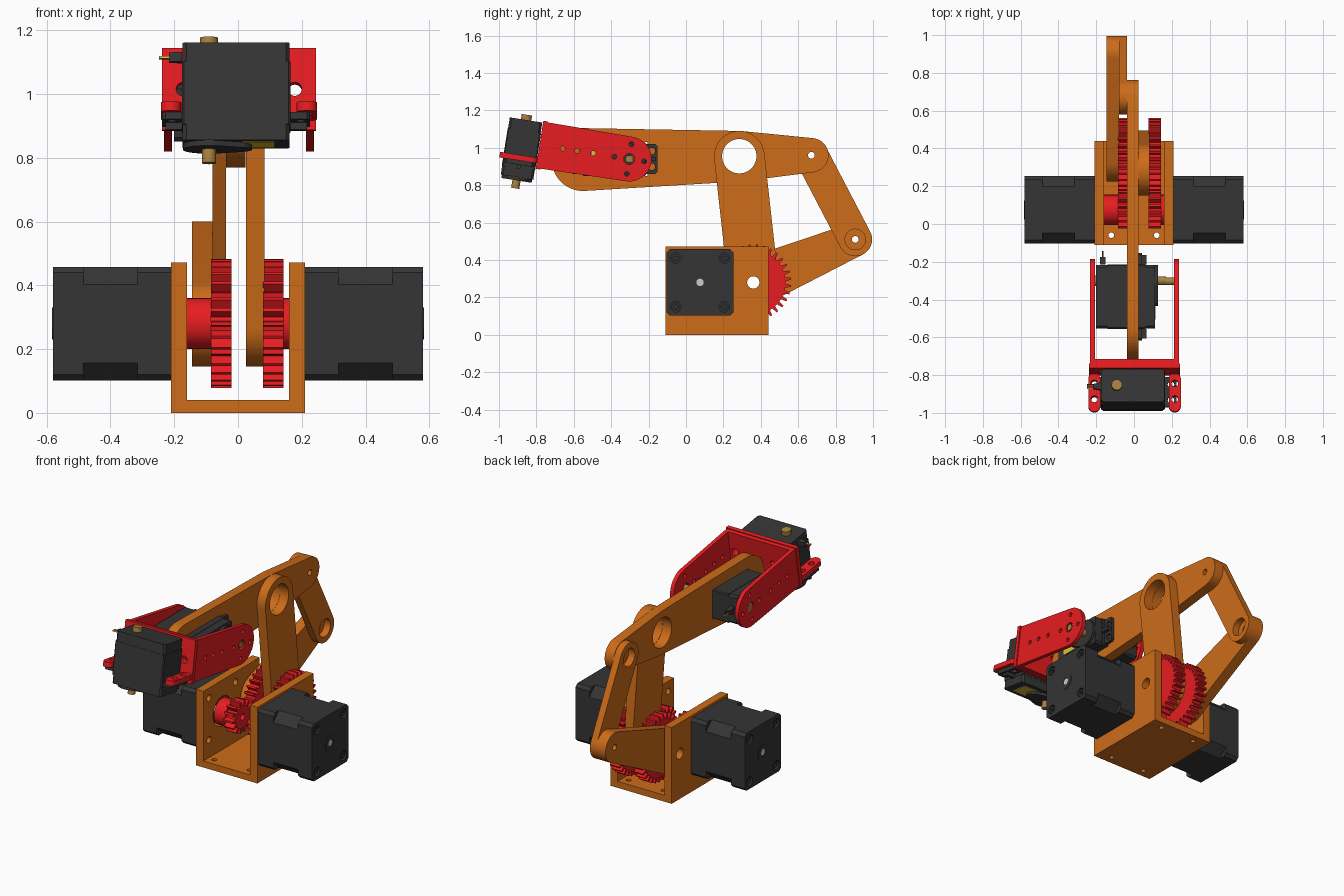
import bpy
from math import sin, cos, pi, radians
from mathutils import Vector, Matrix
from mathutils.geometry import convex_hull_2d

if "Cube" in bpy.data.objects:
    bpy.data.objects.remove(bpy.data.objects["Cube"])


def material(name, r, g, b):
    m = bpy.data.materials.new(name)
    m.diffuse_color = (r, g, b, 1)
    m.use_nodes = True
    m.node_tree.nodes["Principled BSDF"].inputs["Base Color"].default_value = m.diffuse_color
    return m


ORANGE = material("orange", 0.61, 0.15, 0.01)
RED = material("red", 0.8, 0.012, 0.015)
BLACK = material("charcoal", 0.035, 0.035, 0.035)
GOLD = material("brass", 0.4, 0.22, 0.05)
YELLOW = material("yellow", 0.75, 0.55, 0.03)
STEEL = material("steel", 0.6, 0.6, 0.6)


def frame(origin, a, b):
    a, b = Vector(a), Vector(b)
    m = Matrix((a, b, a.cross(b))).transposed().to_4x4()
    m.translation = Vector(origin)
    return m


SIDE = frame((0, 0, 0), (0, 1, 0), (0, 0, 1))     # profile in y-z, depth along x
TOP = Matrix.Identity(4)


def circle(x, y, r, n=32, phase=0):
    return [(x + r * cos(phase + 2 * pi * i / n), y + r * sin(phase + 2 * pi * i / n)) for i in range(n)]


def rect(x0, x1, y0, y1, c=0):
    if not c:
        return [(x0, y0), (x1, y0), (x1, y1), (x0, y1)]
    return [(x0 + c, y0), (x1 - c, y0), (x1, y0 + c), (x1, y1 - c),
            (x1 - c, y1), (x0 + c, y1), (x0, y1 - c), (x0, y0 + c)]


def hull(*circles):
    pts = [p for c in circles for p in circle(*c, 64)]
    return [pts[i] for i in convex_hull_2d([Vector(p) for p in pts])]


def gear_outline(cx, cy, root, tip, n, phase):
    pts = []
    for k in range(n):
        for off, r in ((-0.29, root), (-0.13, tip), (0.13, tip), (0.29, root)):
            t = phase + 2 * pi * (k + off) / n
            pts.append((cx + r * cos(t), cy + r * sin(t)))
    return pts


def prism(name, outline, lo, hi, mat, fr=SIDE, holes=()):
    """Extrude a flat outline with holes from depth lo to hi."""
    lo, hi = min(lo, hi), max(lo, hi)
    cu = bpy.data.curves.new(name, 'CURVE')
    cu.dimensions, cu.fill_mode, cu.extrude = '2D', 'BOTH', (hi - lo) / 2
    for loop in [outline, *holes]:
        sp = cu.splines.new('POLY')
        sp.points.add(len(loop) - 1)
        for p, co in zip(sp.points, loop):
            p.co = (co[0], co[1], 0, 1)
        sp.use_cyclic_u = True
    tmp = bpy.data.objects.new("tmp", cu)
    bpy.context.collection.objects.link(tmp)
    me = bpy.data.meshes.new_from_object(tmp.evaluated_get(bpy.context.evaluated_depsgraph_get()))
    bpy.data.objects.remove(tmp)
    me.transform(fr @ Matrix.Translation((0, 0, (lo + hi) / 2)))
    me.materials.clear()
    me.materials.append(mat)
    ob = bpy.data.objects.new(name, me)
    bpy.context.collection.objects.link(ob)
    return ob


MY, AY, AZ = 0.075, 0.36, 0.28      # motor axis y, shoulder axis y, shared height
ELBOW, REAR, CRANK = (0.285, 0.955), (0.67, 0.96), (0.905, 0.51)
BORE = circle(AY, AZ, 0.033)

# base channel
prism("base_floor", rect(-0.21, 0.21, -0.11, 0.44), 0, 0.04, ORANGE, TOP,
      [circle(x, y, 0.015, 16) for x in (-0.12, 0.12) for y in (-0.06, 0.39)])
for s, side in ((1, "right"), (-1, "left")):
    screws = [(MY + a, AZ + b) for a in (-0.13, 0.13) for b in (-0.13, 0.13)]
    prism(side + "_base_wall", rect(-0.11, 0.44, 0.04, 0.472), s * 0.16, s * 0.21, ORANGE,
          holes=[BORE, circle(MY, AZ, 0.09)] + [circle(*p, 0.02, 16) for p in screws])
    # motor: two end caps around a more deeply chamfered middle
    box = (MY - 0.178, MY + 0.178, AZ - 0.178, AZ + 0.178)
    prism(side + "_motor_front_cap", rect(*box, 0.018), s * 0.21, s * 0.315, BLACK)
    prism(side + "_motor_core", rect(*box, 0.055), s * 0.315, s * 0.485, BLACK)
    prism(side + "_motor_rear_cap", rect(*box, 0.018), s * 0.485, s * 0.58, BLACK,
          holes=[circle(*p, 0.028, 24) for p in screws])
    for p in screws:
        prism(side + "_motor_screw", circle(*p, 0.022, 24), s * 0.48, s * 0.572, BLACK,
              holes=[circle(*p, 0.011, 6)])
    prism(side + "_motor_boss", circle(MY, AZ, 0.05), s * 0.58, s * 0.583, BLACK,
          holes=[circle(MY, AZ, 0.024, 6)])
    prism(side + "_motor_shaft", circle(MY, AZ, 0.02), s * 0.1, s * 0.581, STEEL)

# gears: (side, gear depth range, hub depth range)
for side, g0, g1, h0, h1 in (("right", 0.078, 0.143, 0.143, 0.16), ("left", -0.085, -0.02, -0.162, -0.085)):
    prism(side + "_pinion", gear_outline(MY, AZ, 0.068, 0.1, 14, 0), g0, g1, RED,
          holes=[circle(MY, AZ, 0.02)])
    prism(side + "_pinion_hub", circle(MY, AZ, 0.08), h0, h1, RED, holes=[circle(MY, AZ, 0.02)])
    prism(side + "_large_gear", gear_outline(AY, AZ, 0.172, 0.203, 32, pi / 32), g0, g1, RED, holes=[BORE])

# arm linkage
prism("upright_arm", hull((AY, AZ, 0.135), (*ELBOW, 0.135)), 0.025, 0.083, ORANGE,
      holes=[BORE, circle(*ELBOW, 0.092, 48)])
prism("forearm", hull((-0.55, 0.937, 0.168), (*ELBOW, 0.135), (*REAR, 0.092)), -0.037, 0.024, ORANGE,
      holes=[circle(*ELBOW, 0.092, 48), circle(*REAR, 0.018, 24), rect(-0.553, -0.207, 0.848, 1.032)])
prism("crank_arm", hull((AY, AZ, 0.135), (*CRANK, 0.09)), -0.145, -0.08, ORANGE,
      holes=[BORE, circle(*CRANK, 0.018, 24)])
prism("rear_link", hull((*REAR, 0.09), (*CRANK, 0.09)), -0.08, -0.038, ORANGE,
      holes=[circle(*REAR, 0.055), circle(*CRANK, 0.055)])


def servo(name, fr):
    """Local axes: length, width, height (output shaft up)."""
    prism(name + "_lower_cover", rect(-0.168, 0.168, -0.088, 0.088, 0.012), -0.2, -0.14, BLACK, fr)
    prism(name + "_body", rect(-0.17, 0.17, -0.09, 0.09, 0.006), -0.14, 0.06, BLACK, fr)
    prism(name + "_upper_cover", rect(-0.168, 0.168, -0.088, 0.088, 0.012), 0.06, 0.11, BLACK, fr)
    prism(name + "_ears", rect(-0.232, 0.232, -0.08, 0.08, 0.01), 0.02, 0.043, BLACK, fr,
          [circle(l, w, 0.018, 16) for l in (-0.202, 0.202) for w in (-0.042, 0.042)])
    for s in (-1, 1):
        prism(name + "_ear_rib", rect(s * 0.17, s * 0.222, -0.01, 0.01), 0.043, 0.065, BLACK, fr)
    prism(name + "_shaft_boss", hull((-0.085, 0, 0.082), (0, 0, 0.05)), 0.11, 0.127, BLACK, fr)
    prism(name + "_output_shaft", circle(-0.085, 0, 0.022), 0.127, 0.17, GOLD, fr)
    prism(name + "_back_pivot", circle(-0.085, 0, 0.028), -0.2, -0.228, GOLD, fr)
    prism(name + "_top_label", rect(0.02, 0.12, -0.055, 0.055), 0.11, 0.113, YELLOW, fr)
    prism(name + "_cable_sleeve", [(-0.17, -0.02), (-0.17, 0.02), (-0.21, 0.012), (-0.21, -0.012)],
          -0.18, -0.15, BLACK, fr)
    for i, m in enumerate((BLACK, RED, YELLOW)):
        w = (i - 1) * 0.009
        prism(name + "_wire", rect(-0.242, -0.21, w - 0.004, w + 0.004), -0.169, -0.161, m, fr)


# wrist bracket frame: u runs out to the tool, v is up, tilted nine degrees
T = radians(9)
P = Vector((0.003, -0.304, 0.94))
X, U, V = Vector((1, 0, 0)), Vector((0, -cos(T), sin(T))), Vector((0, sin(T), cos(T)))

servo("wrist_servo", frame((0, -0.385, 0.94), (0, -1, 0), (0, 0, -1)))
servo("tool_servo", frame(P - 0.009 * X + 0.577 * U - 0.08 * V, X, (-V).cross(X)))

# wrist bracket
arm = circle(0, 0, 0.12, 24)
arm = [p for p in circle(0, 0, 0.12, 48, pi / 2) if p[0] < 0.001] + [(0.44, -0.125), (0.44, 0.125)]
arm_holes = [circle(u, 0, 0.013, 16) for u in (0.36, 0.28, 0.195, 0.08, -0.08)]
arm_holes += [circle(0, v, 0.013, 16) for v in (-0.08, 0.08)] + [circle(0, 0, 0.029, 24)]
for s, side in ((1, "right"), (-1, "left")):
    prism(side + "_wrist_bracket_arm", arm, s * 0.21, s * 0.235, RED, frame(P, U, V), arm_holes)
    prism(side + "_wrist_pivot_pin", circle(0, 0, 0.02, 24), s * -0.13, s * -0.232, GOLD, frame(P, U, V))
    # servo holder tabs
    tab = hull((s * 0.213, 0.655, 0.032), (s * 0.213, 0.512, 0.032))
    prism(side + "_servo_tab", tab, -0.1, -0.07, RED, frame(P, -X, U),
          [circle(s * 0.213, u, 0.018, 16) for u in (0.535, 0.619)])
plate_holes = [circle(0, b, 0.022, 16) for b in (-0.175, 0.175)]
plate_holes += [circle(0, b, 0.013, 16) for b in (-0.08, 0, 0.08)]
prism("wrist_bracket_plate", rect(-0.125, 0.125, -0.235, 0.235), 0.435, 0.46, RED, frame(P, V, -X), plate_holes)
prism("servo_holder_plate", rect(-0.13, 0.13, -0.241, 0.241), 0.46, 0.485, RED, frame(P, V, -X), plate_holes)

# crisp edges, smooth rounds
bpy.ops.object.select_all(action='SELECT')
bpy.context.view_layer.objects.active = bpy.context.selected_objects[0]
bpy.ops.object.shade_smooth_by_angle(angle=radians(25))
